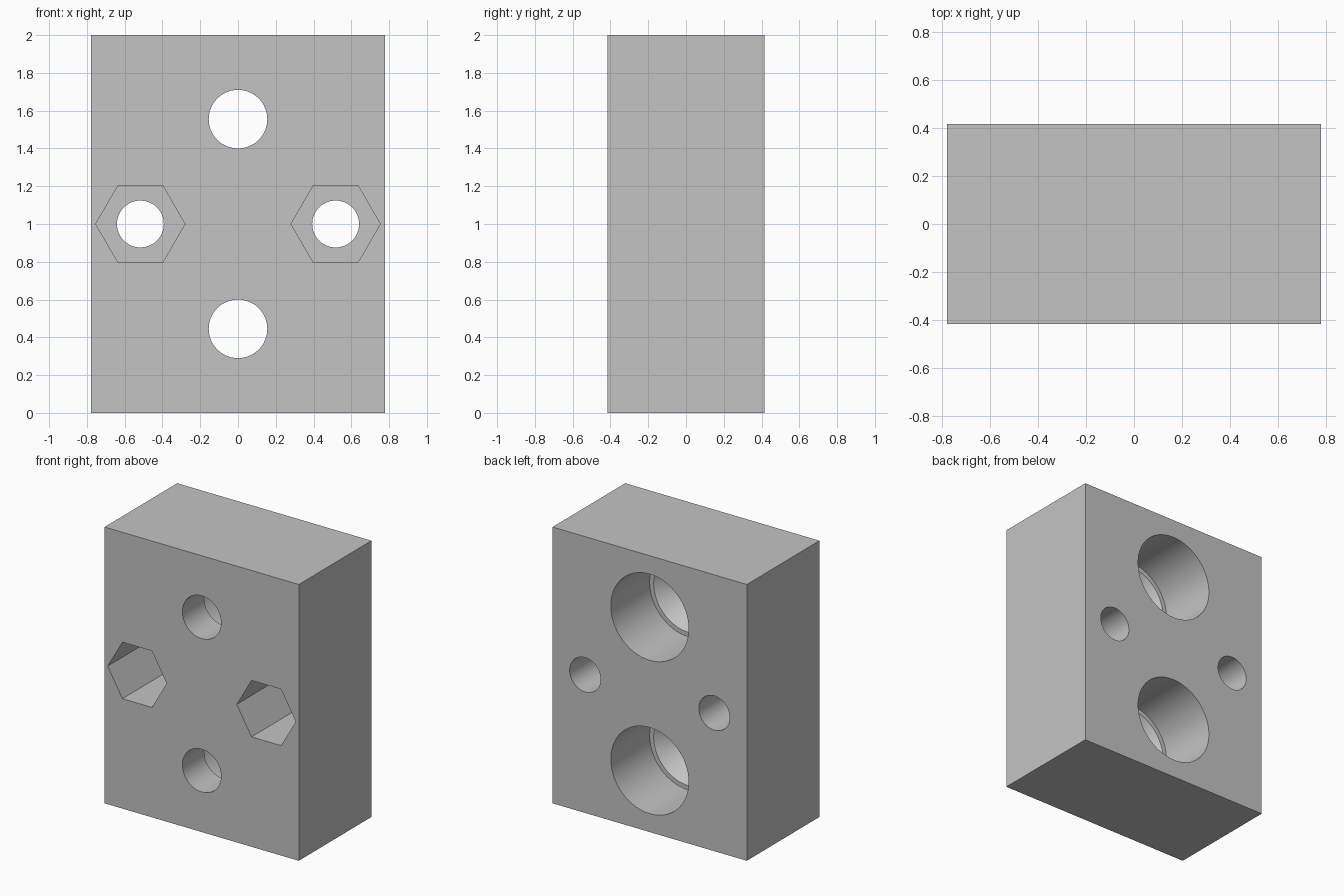
import bpy
import bmesh
from math import cos, sin, tau, radians

if "Cube" in bpy.data.objects:
    bpy.data.objects.remove(bpy.data.objects["Cube"], do_unlink=True)

WIDTH, DEPTH, HEIGHT = 1.555, 0.83, 2.0
FRONT, BACK = -DEPTH / 2, DEPTH / 2
OVER = 0.05  # cutters overshoot the outer faces

grey = bpy.data.materials.new("plain grey")
grey.use_nodes = True
colour = (0.55, 0.55, 0.55, 1)
grey.diffuse_color = colour
grey.node_tree.nodes["Principled BSDF"].inputs["Base Color"].default_value = colour


def finish(name, bm):
    bmesh.ops.recalc_face_normals(bm, faces=bm.faces)
    mesh = bpy.data.meshes.new(name)
    bm.to_mesh(mesh)
    bm.free()
    mesh.materials.append(grey)
    obj = bpy.data.objects.new(name, mesh)
    bpy.context.collection.objects.link(obj)
    return obj


def turned(name, x, z, profile, sides=64):
    """Solid along y, from a profile of (y, radius) steps."""
    bm = bmesh.new()
    rings = [[bm.verts.new((x + r * cos(tau * i / sides), y, z + r * sin(tau * i / sides)))
              for i in range(sides)] for y, r in profile]
    for a, b in zip(rings, rings[1:]):
        for i in range(sides):
            j = (i + 1) % sides
            bm.faces.new((a[i], a[j], b[j], b[i]))
    bm.faces.new(rings[0])
    bm.faces.new(rings[-1])
    return finish(name, bm)


# Solid block
bm = bmesh.new()
bmesh.ops.create_cube(bm, size=1)
for v in bm.verts:
    v.co.x *= WIDTH
    v.co.y *= DEPTH
    v.co.z = (v.co.z + 0.5) * HEIGHT
block = finish("mounting_block", bm)

cutters = []

# Stepped bores: wide at the back, shoulder, cone, narrow at the front
for z in (0.445, 1.555):
    cutters.append(turned("stepped_bore_cutter", 0, z, [
        (FRONT - OVER, 0.155), (FRONT + 0.25, 0.155),
        (-0.03, 0.28), (-0.03, 0.312), (BACK + OVER, 0.312)]))

# Bolt holes with hexagonal nut pockets in the front
for x in (-0.517, 0.517):
    cutters.append(turned("bolt_hole_cutter", x, 1, [
        (FRONT - OVER, 0.124), (BACK + OVER, 0.124)]))
    cutters.append(turned("nut_pocket_cutter", x, 1, [
        (FRONT - OVER, 0.236), (FRONT + 0.5, 0.236)], sides=6))

for cutter in cutters:
    cutter.hide_render = True
    mod = block.modifiers.new("cut", "BOOLEAN")
    mod.operation = "DIFFERENCE"
    mod.solver = "EXACT"
    mod.object = cutter

# Bake the cuts and discard the cutters
graph = bpy.context.evaluated_depsgraph_get()
cut_mesh = bpy.data.meshes.new_from_object(block.evaluated_get(graph))
block.modifiers.clear()
block.data = cut_mesh
for cutter in cutters:
    bpy.data.objects.remove(cutter, do_unlink=True)

# Smooth bores with crisp edges
bpy.ops.object.select_all(action="DESELECT")
block.select_set(True)
bpy.context.view_layer.objects.active = block
bpy.ops.object.shade_smooth_by_angle(angle=radians(25))
